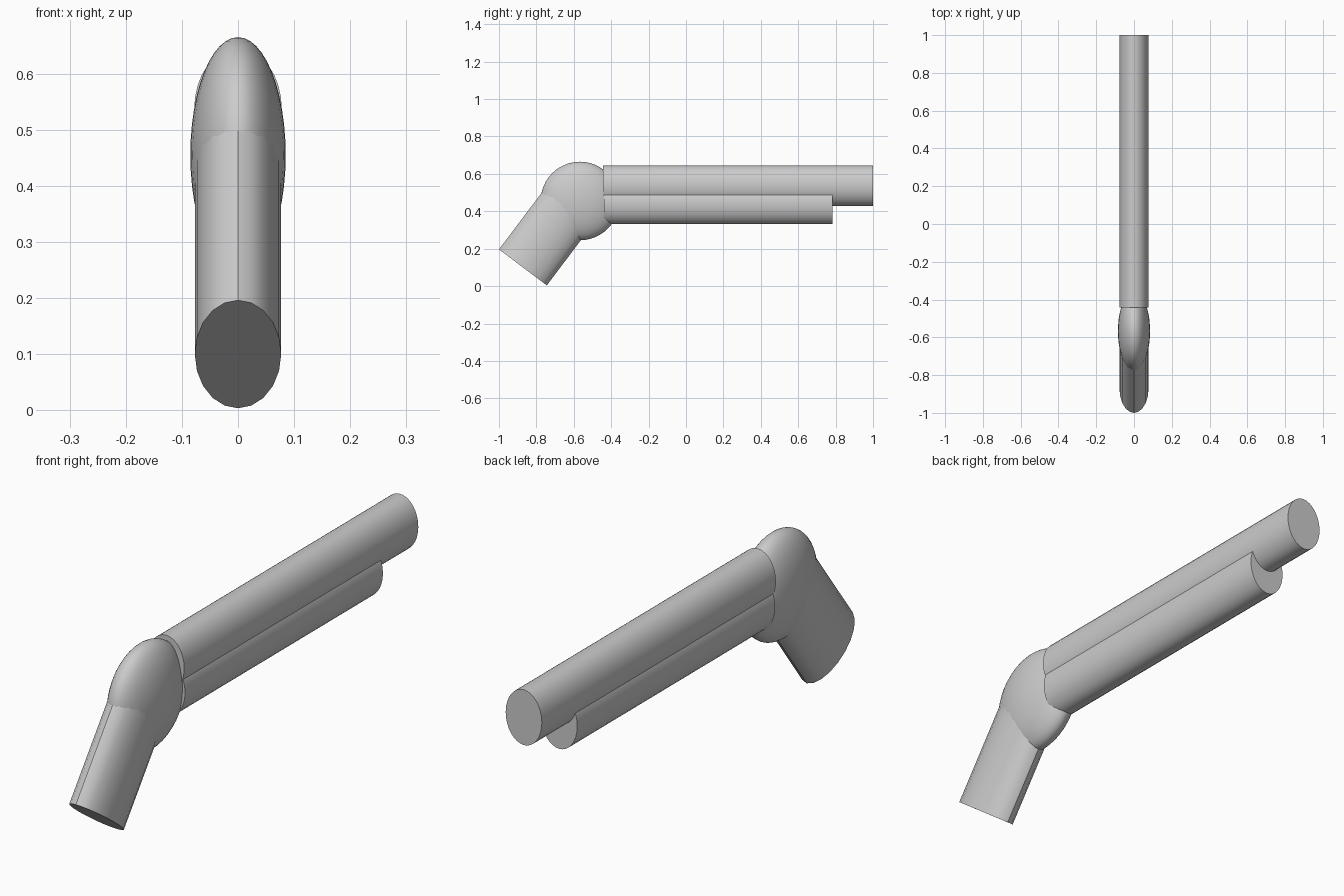
import bpy, math
from mathutils import Vector

if "Cube" in bpy.data.objects:
    bpy.data.objects.remove(bpy.data.objects["Cube"])


def smooth(ob, name, dims, rot=0.0):
    ob.name = name
    ob.scale = dims
    ob.rotation_euler = (rot, 0, 0)
    bpy.ops.object.transform_apply(location=False, rotation=True, scale=True)
    bpy.ops.object.shade_smooth_by_angle(angle=math.radians(35))
    return ob


def oval_rod(name, start, end, half_width, half_height, sides):
    """Oval cylinder between two (y, z) points in the x = 0 plane."""
    a, b = Vector((0, *start)), Vector((0, *end))
    d = b - a
    bpy.ops.mesh.primitive_cylinder_add(vertices=sides, radius=1, depth=1,
                                        location=(a + b) / 2)
    tilt = math.atan2(-d.y, d.z)
    return smooth(bpy.context.object, name,
                  (half_width, half_height, d.length), tilt)


# Two overlapping long tubes
oval_rod("upper_tube", (-0.443, 0.537), (1.0, 0.537), 0.078, 0.108, 32)
oval_rod("lower_tube", (-0.438, 0.439), (0.782, 0.439), 0.078, 0.108, 32)

# Flattened round joint
bpy.ops.mesh.primitive_uv_sphere_add(segments=40, ring_count=24, radius=1,
                                     location=(0, -0.567, 0.455))
smooth(bpy.context.object, "joint", (0.085, 0.21, 0.21))

# Slanted handle
length = 0.42
oval_rod("handle", (-0.872, 0.1),
         (-0.872 + 0.602 * length, 0.1 + 0.799 * length), 0.077, 0.16, 20)
